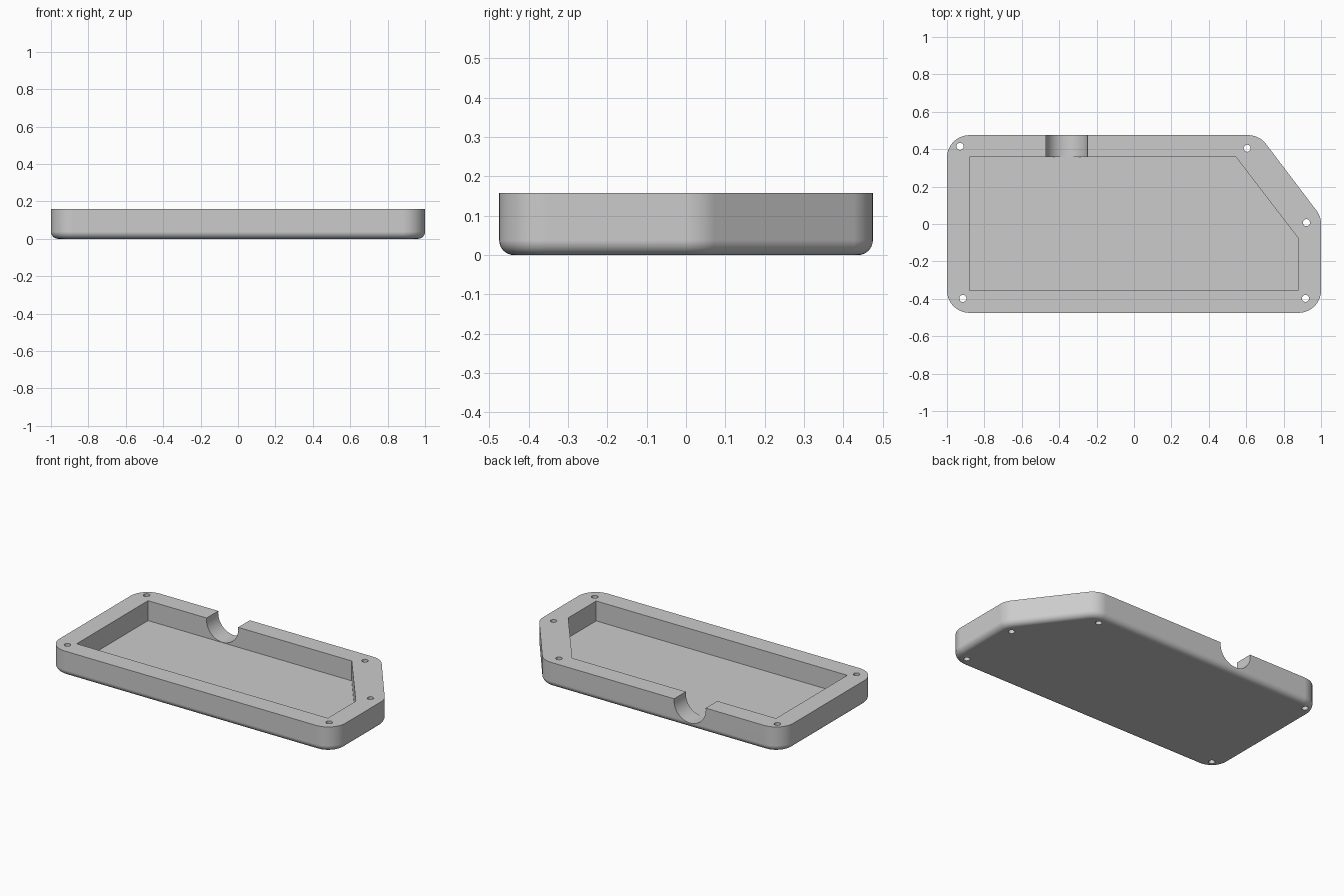
import bpy
import bmesh
from math import pi, sin, cos, radians
from mathutils import Vector, Matrix

if "Cube" in bpy.data.objects:
    bpy.data.objects.remove(bpy.data.objects["Cube"], do_unlink=True)

HEIGHT, FLOOR = 0.158, 0.032
CORNER_R, EDGE_R = 0.12, 0.038
STEPS = 10

grey = bpy.data.materials.new("plain grey")
grey.use_nodes = True
grey.diffuse_color = (0.6, 0.6, 0.6, 1)
grey.node_tree.nodes["Principled BSDF"].inputs["Base Color"].default_value = (0.6, 0.6, 0.6, 1)


def make_object(name, bm):
    bmesh.ops.recalc_face_normals(bm, faces=bm.faces[:])
    mesh = bpy.data.meshes.new(name)
    bm.to_mesh(mesh)
    bm.free()
    mesh.materials.append(grey)
    obj = bpy.data.objects.new(name, mesh)
    bpy.context.collection.objects.link(obj)
    return obj


def rounded_outline(corners, radius, inset):
    """Counter-clockwise convex outline with round corners, shrunk by inset."""
    points = []
    for i, corner in enumerate(corners):
        p = Vector(corner)
        d_in = (p - Vector(corners[i - 1])).normalized()
        d_out = (Vector(corners[(i + 1) % len(corners)]) - p).normalized()
        n_in, n_out = Vector((d_in.y, -d_in.x)), Vector((d_out.y, -d_out.x))
        centre = p - (n_in + n_out) * radius / (1 + n_in.dot(n_out))
        turn = n_out.angle(n_in)
        for k in range(STEPS + 1):
            a = turn * k / STEPS
            points.append(centre + (n_in * cos(a) + d_in * sin(a)) * (radius - inset))
    return points


def loft(name, rings):
    """Closed solid through (outline, height) rings."""
    bm = bmesh.new()
    loops = [[bm.verts.new((p[0], p[1], z)) for p in pts] for pts, z in rings]
    for low, high in zip(loops, loops[1:]):
        for i in range(len(low)):
            bm.faces.new((low[i - 1], low[i], high[i], high[i - 1]))
    bm.faces.new(loops[0])
    bm.faces.new(loops[-1])
    return make_object(name, bm)


def cylinder(name, radius, length, centre, segments, rotation=Matrix()):
    bm = bmesh.new()
    bmesh.ops.create_cone(bm, cap_ends=True, segments=segments, radius1=radius,
                          radius2=radius, depth=length,
                          matrix=Matrix.Translation(centre) @ rotation)
    return make_object(name, bm)


# Tray body: clipped-corner outline with a rounded lower edge
outer = [(-1, -0.475), (1, -0.475), (1, 0.04), (0.67, 0.475), (-1, 0.475)]
rings = []
for k in range(STEPS + 1):
    a = pi / 2 * k / STEPS
    rings.append((rounded_outline(outer, CORNER_R, EDGE_R * (1 - sin(a))),
                  EDGE_R * (1 - cos(a))))
rings.append((rounded_outline(outer, CORNER_R, 0), HEIGHT))
tray = loft("tray", rings)

# Cavity with sharp corners
inner = [(-0.88, -0.355), (0.877, -0.355), (0.877, -0.075), (0.545, 0.358), (-0.88, 0.358)]
cutters = [loft("cavity_cutter", [(inner, FLOOR), (inner, HEIGHT + 0.1)])]

# Round cable notch through the back wall
cutters.append(cylinder("notch_cutter", 0.111, 0.25, (-0.36, 0.475, 0.145), 64,
                        Matrix.Rotation(radians(90), 4, "X")))

# Screw holes through the rim
for x, y in [(-0.93, 0.415), (0.605, 0.405), (0.922, 0.007), (0.917, -0.398), (-0.915, -0.398)]:
    cutters.append(cylinder("screw_hole_cutter", 0.019, 0.5, (x, y, 0.1), 24))

# Cut everything out of the body, then drop the cutters
bpy.ops.object.select_all(action="DESELECT")
bpy.context.view_layer.objects.active = tray
tray.select_set(True)
for cutter in cutters:
    cutter.hide_render = True
    mod = tray.modifiers.new("cut", "BOOLEAN")
    mod.operation, mod.solver, mod.object = "DIFFERENCE", "EXACT", cutter
    bpy.ops.object.modifier_apply(modifier=mod.name)
    bpy.data.objects.remove(cutter, do_unlink=True)

bpy.ops.object.shade_smooth_by_angle(angle=radians(30))
weighted = tray.modifiers.new("even_shading", "WEIGHTED_NORMAL")
weighted.keep_sharp = True
